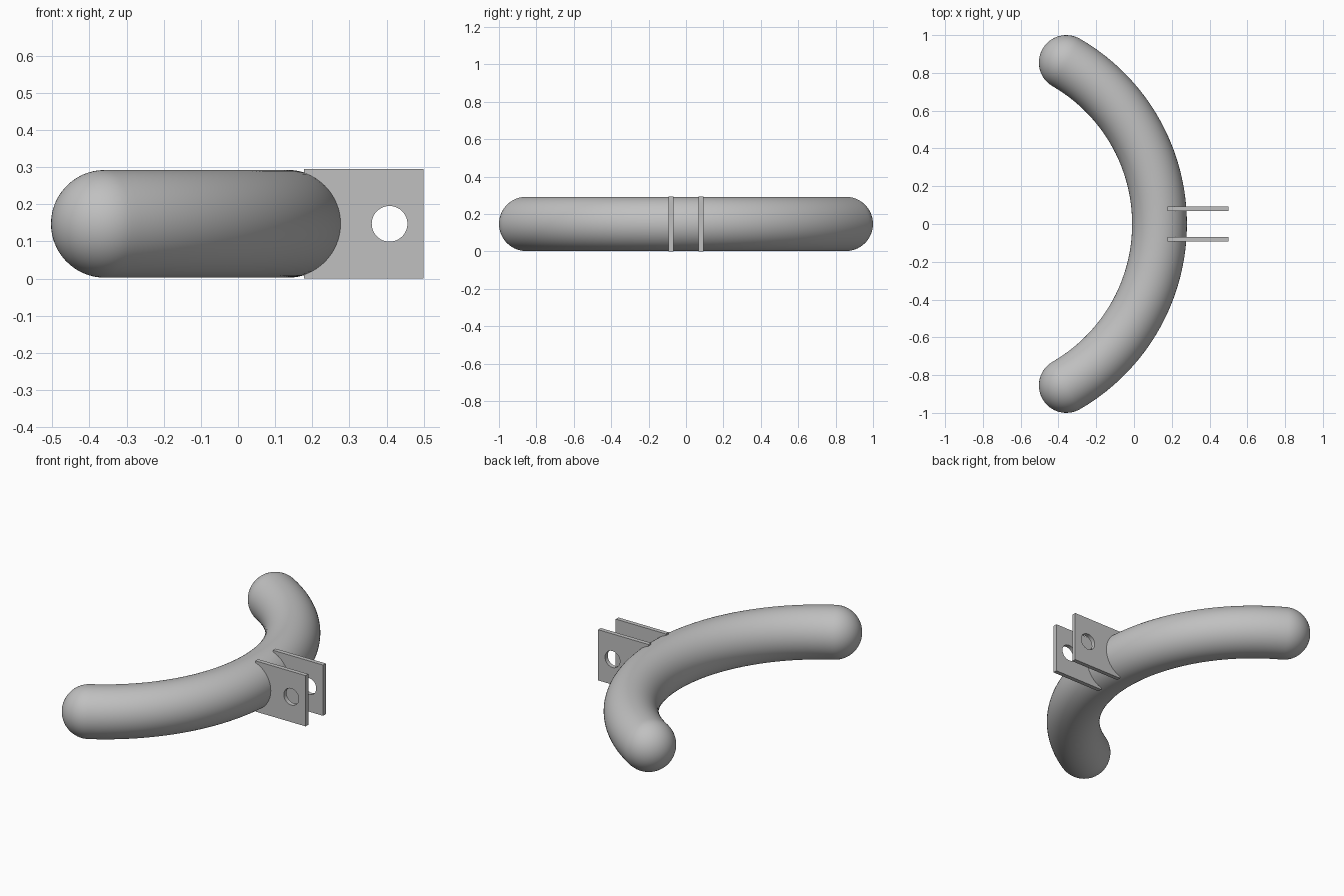
import bpy, bmesh, math
from mathutils import Vector

old = bpy.data.objects.get("Cube")
if old:
    bpy.data.objects.remove(old, do_unlink=True)

TUBE_R = 0.145
MID_Z = 0.1475
ARC_R = 0.987
ARC_X = -0.852
HALF = math.radians(60)

# Single grey finish
grey = bpy.data.materials.new("grey_metal")
grey.use_nodes = True
colour = (0.53, 0.53, 0.53, 1)
grey.diffuse_color = colour
grey.node_tree.nodes["Principled BSDF"].inputs["Base Color"].default_value = colour


def finish(name, bm):
    bmesh.ops.recalc_face_normals(bm, faces=bm.faces[:])
    mesh = bpy.data.meshes.new(name)
    bm.to_mesh(mesh)
    bm.free()
    mesh.materials.append(grey)
    obj = bpy.data.objects.new(name, mesh)
    bpy.context.collection.objects.link(obj)
    return obj


def frame(angle):
    """Centre, outward direction and tangent on the arc."""
    out = Vector((math.cos(angle), math.sin(angle), 0))
    tangent = Vector((-out.y, out.x, 0))
    return Vector((ARC_X, 0, MID_Z)) + out * ARC_R, out, tangent


def curved_handle(sides=64, steps=96, cap_steps=16):
    # Stations: start cap, arc, end cap, each with centre, outward axis, radius
    stations = []
    for i in range(steps + 1):
        c, out, _ = frame(HALF * (2 * i / steps - 1))
        stations.append((c, out, TUBE_R))
    tips = []
    for side in (-1, 1):
        c, out, tan = frame(side * HALF)
        cap = []
        for i in range(1, cap_steps):
            t = math.pi / 2 * i / cap_steps
            cap.append((c + tan * side * TUBE_R * math.sin(t), out, TUBE_R * math.cos(t)))
        stations = cap[::-1] + stations if side < 0 else stations + cap
        tips.append(c + tan * side * TUBE_R)

    bm = bmesh.new()
    rings = []
    for c, out, r in stations:
        ring = []
        for k in range(sides):
            a = math.tau * k / sides
            ring.append(bm.verts.new(c + r * (out * math.cos(a) + Vector((0, 0, math.sin(a))))))
        rings.append(ring)
    for a, b in zip(rings, rings[1:]):
        for k in range(sides):
            j = (k + 1) % sides
            bm.faces.new((a[k], a[j], b[j], b[k]))
    # Close the rounded tips
    for tip, ring in zip(tips, (rings[0], rings[-1])):
        v = bm.verts.new(tip)
        for k in range(sides):
            bm.faces.new((v, ring[k], ring[(k + 1) % sides]))
    for f in bm.faces:
        f.smooth = True
    return finish("curved_handle", bm)


def lug_plate(name, y0, y1):
    # Rectangular plate outline with a round pin hole, extruded in y
    bm = bmesh.new()
    x0, x1, top = 0.177, 0.5, 2 * MID_Z
    outline = [(x0, 0), (x1, 0), (x1, top), (x0, top)]
    hole = [(0.408 + 0.048 * math.cos(math.tau * k / 48),
             MID_Z + 0.048 * math.sin(math.tau * k / 48)) for k in range(48)]
    edges = []
    for loop in (outline, hole):
        vs = [bm.verts.new((x, y0, z)) for x, z in loop]
        edges += [bm.edges.new((vs[i - 1], vs[i])) for i in range(len(vs))]
    bmesh.ops.triangle_fill(bm, edges=edges, use_beauty=True, normal=(0, -1, 0))
    ext = bmesh.ops.extrude_face_region(bm, geom=bm.faces[:], use_keep_orig=True)
    moved = [g for g in ext["geom"] if isinstance(g, bmesh.types.BMVert)]
    bmesh.ops.translate(bm, verts=moved, vec=(0, y1 - y0, 0))
    return finish(name, bm)


curved_handle()
lug_plate("front_lug", -0.093, -0.068)
lug_plate("back_lug", 0.068, 0.093)
